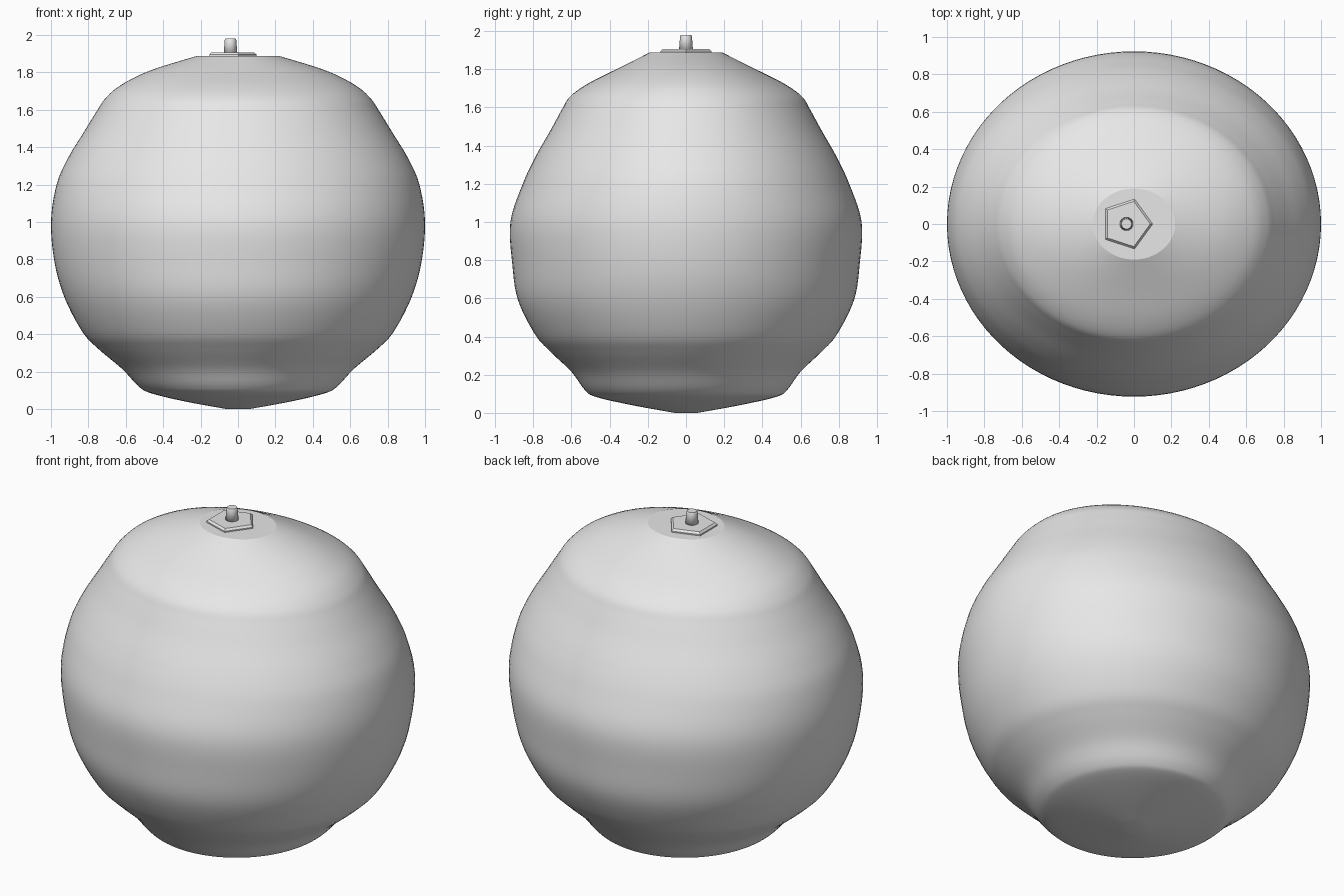
import bpy, bmesh, math

if "Cube" in bpy.data.objects:
    bpy.data.objects.remove(bpy.data.objects["Cube"])

grey = bpy.data.materials.new("plain grey")
grey.diffuse_color = (0.8, 0.8, 0.8, 1)
grey.use_nodes = True
grey.node_tree.nodes["Principled BSDF"].inputs["Base Color"].default_value = grey.diffuse_color


def finish(bm, name):
    bmesh.ops.recalc_face_normals(bm, faces=bm.faces)
    me = bpy.data.meshes.new(name)
    bm.to_mesh(me)
    bm.free()
    me.materials.append(grey)
    ob = bpy.data.objects.new(name, me)
    bpy.context.collection.objects.link(ob)
    return ob


def loft(rings, n, cx=0.0):
    """Skin elliptical rings (z, rx, ry) and cap both ends."""
    bm = bmesh.new()
    loops = [[bm.verts.new((cx + rx * math.cos(2 * math.pi * i / n),
                            ry * math.sin(2 * math.pi * i / n), z))
              for i in range(n)] for z, rx, ry in rings]
    for a, b in zip(loops, loops[1:]):
        for i in range(n):
            j = (i + 1) % n
            bm.faces.new((a[i], a[j], b[j], b[i]))
    bm.faces.new(loops[0][::-1])
    top = bm.faces.new(loops[-1])
    return bm, top


def smooth_profile(p, steps=5):
    """Catmull-Rom curve through the profile points."""
    p = [p[0]] + p + [p[-1]]
    out = []
    for k in range(1, len(p) - 2):
        for s in range(steps):
            t = s / steps
            out.append(tuple(
                0.5 * (2 * b + (c - a) * t + (2 * a - 5 * b + 4 * c - d) * t * t
                       + (3 * b - a - 3 * c + d) * t ** 3)
                for a, b, c, d in zip(*p[k - 1:k + 3])))
    return out + [p[-1]]


# Fruit body: height, half width, half depth
profile = [
    (0.0, .06, .06), (.04, .28, .28), (.083, .46, .47), (.12, .53, .53),
    (.215, .62, .60), (.32, .745, .71), (.41, .83, .79), (.59, .925, .88),
    (.78, .98, .91), (1.0, 1.0, .92), (1.2, .97, .855), (1.34, .91, .79),
    (1.48, .825, .71), (1.59, .757, .65), (1.66, .71, .605),
    (1.73, .63, .505), (1.81, .47, .345), (1.888, .22, .19)]
bm, top = loft(smooth_profile(profile), 96)
for f in bm.faces:
    f.smooth = True
for e in top.edges:
    e.smooth = False
finish(bm, "fruit_body")

# Five-sided leaf cap, flat faces with a narrow sloped rim
bm, _ = loft([(1.88, .14, .14), (1.895, .14, .14), (1.907, .127, .127)], 5, -.04)
finish(bm, "leaf_cap")

# Short tapered stem
bm, top = loft([(1.895, .037, .037), (1.972, .031, .031), (1.98, .027, .027)], 24, -.04)
for f in bm.faces:
    f.smooth = f is not top
for e in top.edges:
    e.smooth = False
finish(bm, "stem")
